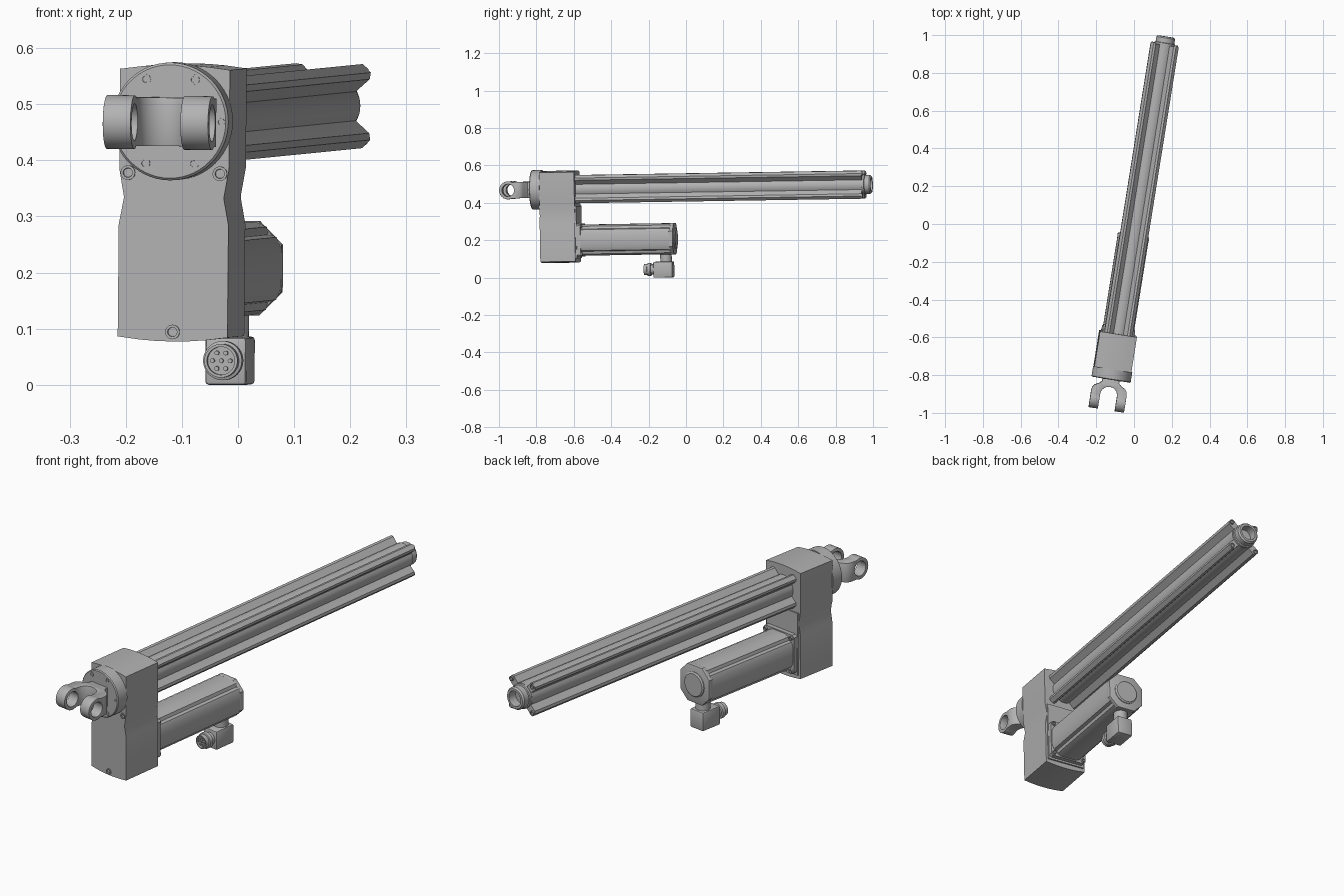
import bpy, bmesh, math
from math import pi, sin, cos, radians
from mathutils import Matrix

cube = bpy.data.objects.get("Cube")
if cube:
    bpy.data.objects.remove(cube, do_unlink=True)

# One plain metal colour
metal = bpy.data.materials.new("grey_metal")
metal.use_nodes = True
GREY = (0.45, 0.45, 0.45, 1)
metal.diffuse_color = GREY
bsdf = next(n for n in metal.node_tree.nodes if n.type == 'BSDF_PRINCIPLED')
bsdf.inputs["Base Color"].default_value = GREY

# Actuator frame: local y runs along the tube, origin on the housing front
FRAME = (Matrix.Translation((-0.113, -0.77, 0.470)) @ Matrix.Rotation(radians(-9.1), 4, 'Z')
         @ Matrix.Rotation(radians(0.9), 4, 'X') @ Matrix.Rotation(radians(0.7), 4, 'Y'))
MOTOR_Z = -0.273


def smooth(ob):
    ob.data.shade_smooth()
    ob.data.set_sharp_from_angle(angle=radians(30))


def finish(name, bm, bevel=0):
    bmesh.ops.recalc_face_normals(bm, faces=bm.faces)
    if bevel:
        edges = [e for e in bm.edges if e.calc_face_angle(0) > radians(50)]
        bmesh.ops.bevel(bm, geom=edges, offset=bevel, segments=2, profile=0.5, affect='EDGES')
    mesh = bpy.data.meshes.new(name)
    bm.to_mesh(mesh)
    bm.free()
    mesh.materials.append(metal)
    ob = bpy.data.objects.new(name, mesh)
    bpy.context.collection.objects.link(ob)
    ob.matrix_world = FRAME
    smooth(ob)
    return ob


def prism(name, pts, axis, lo, hi, centre=(0, 0), bevel=0):
    """Extrude a closed outline along one local axis."""
    bm = bmesh.new()
    place = {'x': lambda a, b, t: (t, a, b), 'y': lambda a, b, t: (a, t, b),
             'z': lambda a, b, t: (a, b, t)}[axis]
    rings = [[bm.verts.new(place(a + centre[0], b + centre[1], t)) for a, b in pts]
             for t in (lo, hi)]
    n = len(pts)
    for ring in rings:
        bm.faces.new(ring)
    for i in range(n):
        j = (i + 1) % n
        bm.faces.new((rings[0][i], rings[0][j], rings[1][j], rings[1][i]))
    return finish(name, bm, bevel)


def lathe(name, profile, x=0, z=0, sides=40):
    """Turn (radius, y) points round an axis parallel to local y, capped at both ends."""
    bm = bmesh.new()
    rings = [[bm.verts.new((x + r * cos(2 * pi * i / sides), y, z + r * sin(2 * pi * i / sides)))
              for i in range(sides)] for r, y in profile]
    for a, b in zip(rings, rings[1:]):
        for i in range(sides):
            j = (i + 1) % sides
            bm.faces.new((a[i], a[j], b[j], b[i]))
    bm.faces.new(rings[0])
    bm.faces.new(rings[-1])
    return finish(name, bm)


def four_sided(side):
    """Repeat one side of an outline on all four sides."""
    out = []
    for k in range(4):
        c, s = round(cos(k * pi / 2)), round(sin(k * pi / 2))
        out += [(c * u - s * v, s * u + c * v) for u, v in side]
    return out


def arc(cx, cy, r, start, end, n):
    return [(cx + r * cos(radians(start + (end - start) * i / n)),
             cy + r * sin(radians(start + (end - start) * i / n))) for i in range(n + 1)]


def box(half_w, half_h):
    return [(-half_w, -half_h), (half_w, -half_h), (half_w, half_h), (-half_w, half_h)]


def screw(name, x, z, y, r, out=-1, height=0.004):
    """Socket screw head standing out of a face."""
    top = y + out * height
    lathe(name, [(r, y - out * 0.003), (r, top), (r * 0.65, top),
                 (r * 0.6, top - out * 0.005)], x, z, 20)


# Gear housing with arched ends and a narrow waist
right = [(0.099, -0.385), (0.099, -0.185), (0.090, -0.137), (0.099, -0.085), (0.099, 0.092)]
left = [(-x, z) for x, z in reversed(right)]
top = [(x, 0.100 - 0.008 * (x / 0.099) ** 2) for x in (0.06, 0.03, 0, -0.03, -0.06)]
bottom = [(-x, -0.393 + 0.008 * (x / 0.099) ** 2) for x in (0.06, 0.03, 0, -0.03, -0.06)]
prism("gear_housing", right + top + left + bottom, 'y', 0, 0.19)
prism("housing_back_cover", box(0.090, 0.14), 'y', 0.188, 0.197, (0, -0.23))
for i, (x, z) in enumerate([(-0.083, -0.093), (0.083, -0.093), (0, -0.376)]):
    screw(f"housing_screw_{i + 1}", x, z, 0, 0.013)

# Round mounting flange
lathe("front_flange", [(0.105, 0.002), (0.105, -0.050), (0.101, -0.054)], sides=56)
for i, (x, z) in enumerate([(-0.044, 0.075), (0.044, 0.075), (-0.044, -0.075), (0.044, -0.075)]):
    screw(f"flange_screw_{i + 1}", x, z, -0.054, 0.009, height=0.002)
screw("flange_side_plug", 0.092, 0, -0.054, 0.007, height=0.002)

# Fork clevis: plan outline trimmed by the side outline, then bored
half = [(0.044, -0.050), (0.046, -0.070), (0.060, -0.082), (0.080, -0.092), (0.092, -0.106),
        (0.095, -0.125), (0.095, -0.220), (0.045, -0.220)]
plan = half + arc(0, -0.138, 0.045, 0, 180, 16) + [(-x, y) for x, y in reversed(half)]
clevis = prism("fork_clevis", plan, 'z', -0.06, 0.06)
eye_y, eye_r = -0.169, 0.048
side = [(-0.045, 0.043)] + arc(eye_y, 0, eye_r, 64, 296, 32) + [(-0.045, -0.043)]
trim = prism("clevis_trim", side, 'x', -0.2, 0.2)
bore = prism("clevis_bore", arc(eye_y, 0, 0.033, 0, 350, 35), 'x', -0.2, 0.2)
for cutter, op in ((trim, 'INTERSECT'), (bore, 'DIFFERENCE')):
    cutter.hide_render = True
    mod = clevis.modifiers.new(op.title(), 'BOOLEAN')
    mod.operation, mod.object, mod.solver = op, cutter, 'EXACT'
mod = clevis.modifiers.new("Bevel", 'BEVEL')
mod.width, mod.segments, mod.angle_limit = 0.005, 2, radians(50)
bpy.context.view_layer.update()
shape = bpy.data.meshes.new_from_object(clevis.evaluated_get(bpy.context.evaluated_depsgraph_get()))
clevis.modifiers.clear()
clevis.data = shape
smooth(clevis)
for cutter in (trim, bore):
    bpy.data.objects.remove(cutter, do_unlink=True)

# Long extruded tube with four corner lobes
half_side = [(0.0565, 0), (0.055, 0.014), (0.049, 0.026), (0.054, 0.031), (0.073, 0.048), (0.075, 0.060)]
tube_side = [(u, -v) for u, v in reversed(half_side[1:])] + half_side
prism("main_tube", four_sided(tube_side), 'y', 0.185, 1.74)
for i, (x, z) in enumerate([(a, b) for a in (-0.06, 0.06) for b in (-0.06, 0.06)]):
    screw(f"tube_end_bolt_{i + 1}", x, z, 1.74, 0.011, out=1, height=0.006)

# Hollow nose at the end of the tube
lathe("tube_nose", [(0.055, 1.73), (0.055, 1.750), (0.050, 1.752), (0.050, 1.778),
                    (0.044, 1.785), (0.034, 1.785), (0.034, 1.745)])

# Motor with chamfered, notched corners
prism("motor_plate", four_sided([(0.088, -0.078), (0.088, 0.078)]), 'y', 0.19, 0.217, (0, MOTOR_Z))
motor_side = [(0.060, -0.060), (0.074, -0.056), (0.083, -0.036), (0.083, 0.036), (0.074, 0.056)]
prism("motor_body", four_sided(motor_side), 'y', 0.21, 0.70, (0, MOTOR_Z))
prism("motor_end_cap", four_sided([(0.084, -0.042), (0.084, 0.042)]), 'y', 0.695, 0.716,
      (0, MOTOR_Z), bevel=0.003)
lathe("motor_end_disc", [(0.056, 0.71), (0.056, 0.719), (0.050, 0.724)], z=MOTOR_Z)
for i, (x, z) in enumerate([(a, b) for a in (-0.074, 0.074) for b in (-0.074, 0.074)]):
    screw(f"motor_bolt_{i + 1}", x, MOTOR_Z + z, 0.217, 0.009, out=1, height=0.008)

# Elbow connector under the motor
prism("connector_neck", arc(0, 0.665, 0.031, 0, 345, 23), 'z', -0.402, -0.345)
prism("connector_block", box(0.037, 0.0425), 'y', 0.600, 0.704, (0, -0.4375), bevel=0.006)
PLUG_Z = -0.436
lathe("connector_plug", [(0.028, 0.605), (0.028, 0.585), (0.035, 0.583), (0.035, 0.566),
                         (0.030, 0.564), (0.030, 0.547), (0.025, 0.547), (0.025, 0.556)], z=PLUG_Z)
for i in range(7):
    a, r = i * pi / 3, 0.016 if i < 6 else 0
    lathe(f"connector_pin_{i + 1}", [(0.004, 0.558), (0.004, 0.549)],
          r * cos(a), PLUG_Z + r * sin(a), 12)
